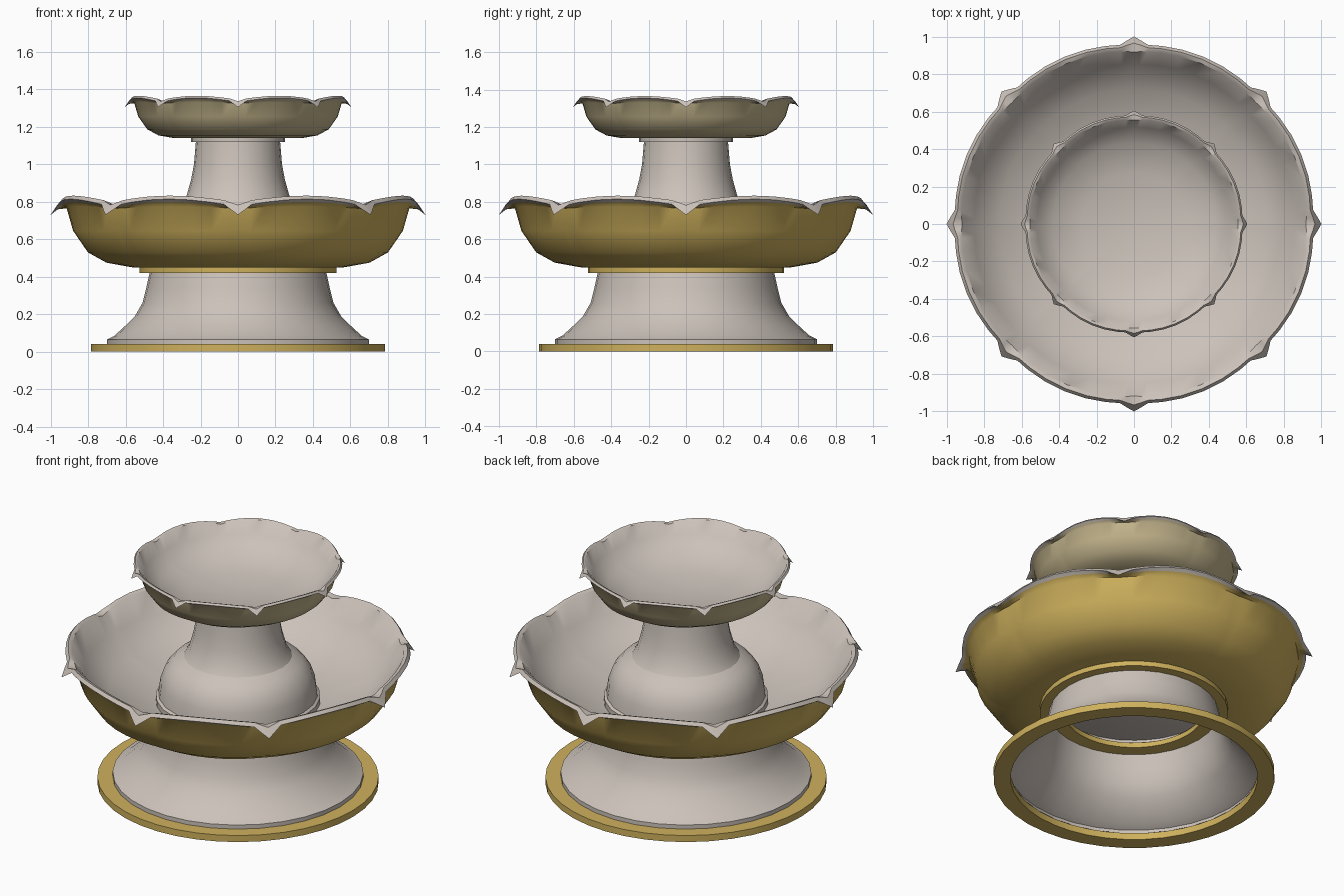
import bpy, bmesh, math
from math import sin, cos, pi, radians

cube = bpy.data.objects.get("Cube")
if cube:
    bpy.data.objects.remove(cube)


def material(name, rgb):
    m = bpy.data.materials.new(name)
    m.use_nodes = True
    m.diffuse_color = (*rgb, 1)
    m.node_tree.nodes["Principled BSDF"].inputs["Base Color"].default_value = (*rgb, 1)
    return m


stone = material("pale stone", (0.60, 0.54, 0.49))
gold = material("gold", (0.62, 0.44, 0.11))
pale_gold = material("pale gold", (0.56, 0.47, 0.27))


def skin(name, rings, mats, row_mat=lambda i: 0, closed=False, angle=35):
    """Join rings of points into a surface and shade it smooth up to an angle."""
    bm = bmesh.new()
    rows = [[bm.verts.new(p) for p in ring] for ring in rings]
    n = len(rows[0])
    for i in range(len(rows) if closed else len(rows) - 1):
        a, b = rows[i], rows[(i + 1) % len(rows)]
        for j in range(n):
            k = (j + 1) % n
            f = bm.faces.new((a[j], a[k], b[k], b[j]))
            f.material_index = row_mat(i)
            f.smooth = True
    bmesh.ops.remove_doubles(bm, verts=bm.verts[:], dist=1e-5)
    mesh = bpy.data.meshes.new(name)
    bm.to_mesh(mesh)
    bm.free()
    for m in mats:
        mesh.materials.append(m)
    mesh.set_sharp_from_angle(angle=radians(angle))
    ob = bpy.data.objects.new(name, mesh)
    bpy.context.collection.objects.link(ob)
    return ob


def lathe(name, profile, mat, sides=32, closed=False):
    turns = [2 * pi * j / sides for j in range(sides)]
    rings = [[(r * cos(t), r * sin(t), z) for t in turns] for r, z in profile]
    return skin(name, rings, [mat], closed=closed)


def band(name, inner, outer, low, high, mat, sides=40):
    lathe(name, [(inner, low), (outer, low), (outer, high), (inner, high)], mat, sides, True)


# Bowl section: radius, height, spout push, spout drop, sag towards the spout
OUTER = [(0.39, 0.45, 0, 0, 0), (0.57, 0.45, 0, 0, 0), (0.71, 0.475, 0, 0, 0),
         (0.81, 0.53, 0, 0, 0), (0.89, 0.645, 0, 0, 0), (0.925, 0.775, 0, 0, 0.01),
         (0.948, 0.80, 0.025, 0.01, 0.03)]
INNER = [(0.967, 0.815, 0.045, 0.045, 0.04), (0.952, 0.833, 0.025, 0.015, 0.035),
         (0.93, 0.825, 0.0, 0.008, 0.035), (0.86, 0.70, 0, 0, 0),
         (0.72, 0.58, 0, 0, 0), (0.46, 0.505, 0, 0, 0), (0.2, 0.475, 0, 0, 0), (0, 0.465, 0, 0, 0)]
PETALS = 8
STEPS = [0, 2, 4.5, 9, 15.5, 22.5, 29.5, 36, 40.5, 43]


def bowl(name, outer_mat, scale=1, height_scale=1, base=0.45):
    """Eight petals, with a pouring lip where two petals meet."""
    rings = []
    for r, z, push, drop, sag in OUTER + INNER:
        ring = []
        for p in range(PETALS):
            for s in STEPS:
                t = min(s, 45 - s)
                spout = max(0, 1 - t / 4.5)
                low = 1 - sin(pi / 2 * t / 22.5)
                rr = (r * (1 - 0.012 * low) + push * spout) * scale
                zz = base + (z - drop * spout - sag * low - 0.45) * height_scale
                a = radians(45 * p + s)
                ring.append((rr * cos(a), rr * sin(a), zz))
        rings.append(ring)
    edge = len(OUTER) - 1
    return skin(name, rings, [outer_mat, stone], lambda i: int(i >= edge), angle=40)


# Base and lower pedestal
band("base_ring", 0.69, 0.785, 0, 0.04, gold)
lathe("lower_pedestal", [(0.69, 0.04), (0.70, 0.04), (0.70, 0.065), (0.66, 0.085), (0.60, 0.14),
                         (0.55, 0.19), (0.51, 0.26), (0.49, 0.34), (0.472, 0.42)], stone)
band("lower_collar", 0.39, 0.525, 0.42, 0.45, gold)

# Large bowl
bowl("large_bowl", gold)

# Dome in the large bowl and the column above it
lathe("dome", [(0.46, 0.47), (0.46, 0.54), (0.445, 0.55), (0.435, 0.63), (0.41, 0.70),
               (0.36, 0.76), (0.30, 0.79)], stone, 24)
lathe("upper_column", [(0.305, 0.785), (0.275, 0.83), (0.25, 0.92), (0.235, 1.0),
                       (0.225, 1.12)], stone, 24)
band("upper_collar", 0.19, 0.25, 1.12, 1.142, stone, 32)

# Small bowl
bowl("small_bowl", pale_gold, 0.605, 0.59, 1.14)
